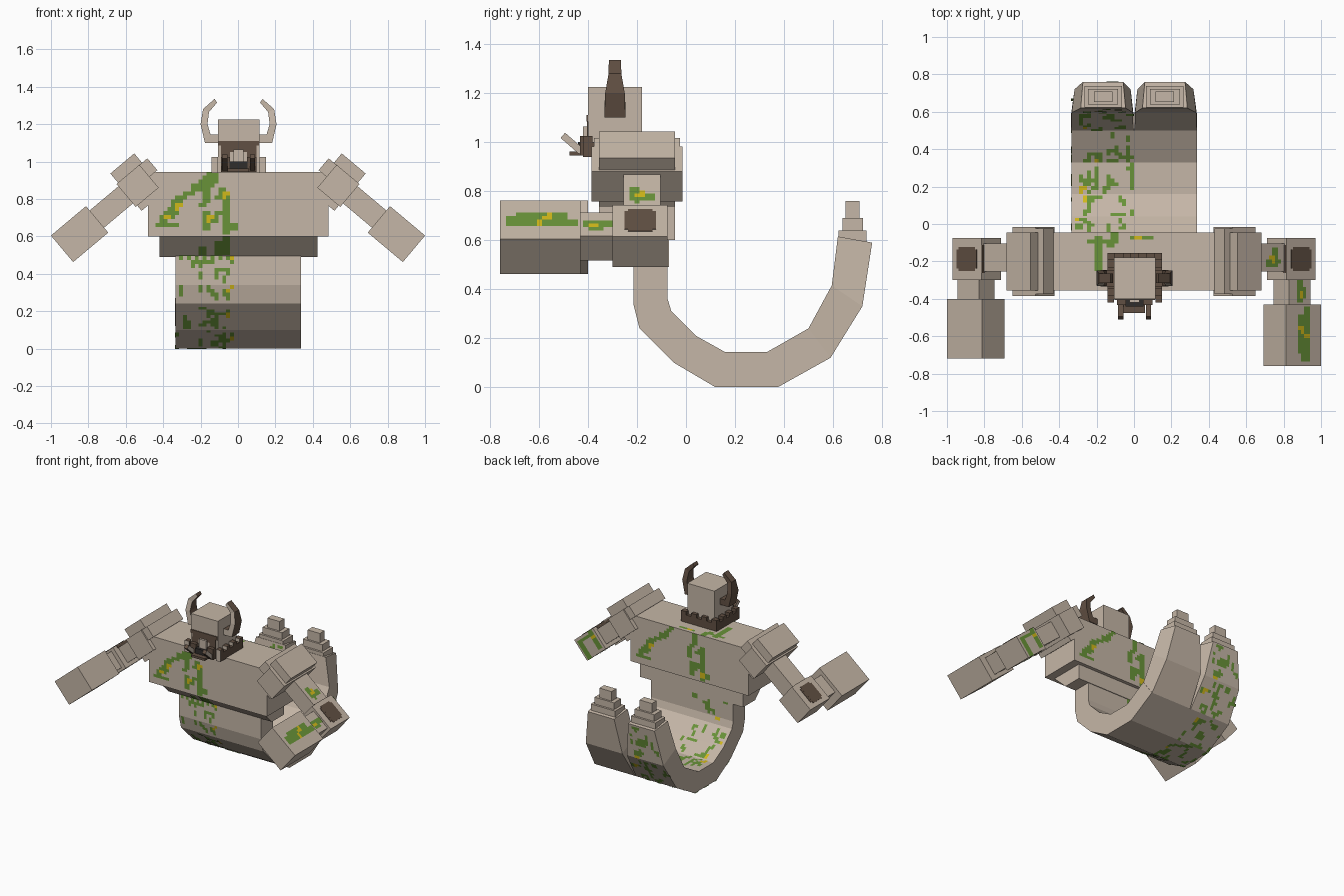
import bpy, bmesh, math, random
from mathutils import Vector, Matrix

random.seed(4)
if "Cube" in bpy.data.objects:
    bpy.data.objects.remove(bpy.data.objects["Cube"])


def material(name, rgb):
    m = bpy.data.materials.new(name)
    m.use_nodes = True
    m.diffuse_color = (*rgb, 1)
    bsdf = m.node_tree.nodes["Principled BSDF"]
    bsdf.inputs["Base Color"].default_value = (*rgb, 1)
    bsdf.inputs["Roughness"].default_value = 0.9
    return m


STONE = material("pale stone", (0.56, 0.47, 0.385))
BROWN = material("dark brown", (0.12, 0.08, 0.056))
DARK = material("charcoal", (0.03, 0.027, 0.025))
GREEN = material("moss green", (0.14, 0.29, 0.04))
YELLOW = material("flower yellow", (0.64, 0.48, 0.01))


def finish(name, bm, *mats):
    me = bpy.data.meshes.new(name)
    bm.to_mesh(me)
    bm.free()
    ob = bpy.data.objects.new(name, me)
    bpy.context.collection.objects.link(ob)
    for m in mats:
        me.materials.append(m)
    return ob


def box(name, centre, size, mat=STONE, tilt=0, axis="Y"):
    bm = bmesh.new()
    mtx = (Matrix.Translation(centre) @ Matrix.Rotation(math.radians(tilt), 4, axis)
           @ Matrix.Diagonal((*size, 1)))
    bmesh.ops.create_cube(bm, size=1, matrix=mtx)
    return finish(name, bm, mat)


def span(name, x, y, z, mat=STONE):
    lo, hi = zip(x, y, z)
    return box(name, [(a + b) / 2 for a, b in zip(lo, hi)],
               [b - a for a, b in zip(lo, hi)], mat)


def loft(name, rings, mat):
    bm = bmesh.new()
    loops = [[bm.verts.new(p) for p in r] for r in rings]
    for a, b in zip(loops, loops[1:]):
        for i in range(4):
            j = (i + 1) % 4
            bm.faces.new((a[i], a[j], b[j], b[i]))
    bm.faces.new(loops[0])
    bm.faces.new(loops[-1])
    bmesh.ops.recalc_face_normals(bm, faces=bm.faces)
    return finish(name, bm, mat)


def pale_where(ob, rule):
    ob.data.materials.append(STONE)
    for p in ob.data.polygons:
        p.material_index = int(rule(p.normal))


def faces_front(n):
    return n.y < -.8


# Torso and tapered waist
span("torso", (-0.48, 0.485), (-0.355, -0.045), (0.6, 0.945))
loft("waist", [[(x, -0.33, 0.605), (x, -0.07, 0.605), (x, -0.07, 0.49), (x, -0.21, 0.49)]
               for x in (-0.42, 0.425)], STONE)

# Curled tail
outer = [(-.215, .6), (-.215, .34), (-.19, .24), (-.05, .1), (.12, 0), (.375, 0), (.59, .12)]
inner = [(-.075, .6), (-.075, .36), (-.06, .31), (.04, .21), (.16, .143), (.33, .143), (.5, .24)]
loft("tail", [[(-.335, *i), (.338, *i), (.338, *o), (-.335, *o)]
              for i, o in zip(inner, outer)], STONE)

# Twin flukes with stepped tips
fluke_out = [outer[-1], (.72, .33), (.76, .59)]
fluke_in = [inner[-1], (.595, .415), (.62, .615)]
fluke_x = [(.003, .336, .003, .336), (.006, .333, .018, .318), (.045, .285, .058, .273)]
for s, side in ((1, "left"), (-1, "right")):
    loft(side + "_fluke", [[(s * x[0], *i), (s * x[1], *i), (s * x[3], *o), (s * x[2], *o)]
                           for x, i, o in zip(fluke_x, fluke_in, fluke_out)], STONE)
    for k, (hx, hy, top) in enumerate(((.1, .057, .64), (.08, .042, .69), (.05, .028, .76))):
        span(f"{side}_tip_{k}", (s * .165 - hx, s * .165 + hx),
             (.68 - hy, .68 + hy), (.57, top))

# Shoulders and arms, all tilted along the arm
TILT = 40
lean = math.radians(TILT)
for s, side in ((1, "left"), (-1, "right")):
    t = s * TILT
    hand_y, hand_len = (-.595, .33) if s > 0 else (-.56, .32)
    box(side + "_shoulder", (s * .535, -.2, .89), (.167, .31, .26), STONE, t)
    box(side + "_shoulder_pad", (s * .537, -.2, .87), (.16, .37, .16), STONE, t)
    box(side + "_shoulder_band", (s * .5, -.2, .95), (.11, .35, .083), STONE, t)
    box(side + "_upper_arm", (s * .68, -.18, .755), (.34, .15, .12), STONE, t)
    box(side + "_elbow", (s * .84, -.187, .617), (.2, .225, .165), STONE, t)
    box(side + "_forearm", (s * .845, -.36, .615), (.15, .16, .13), STONE, t)
    box(side + "_hand", (s * .847, hand_y, .612), (.245, hand_len, .185), STONE, t)
    n = Vector((s * math.sin(lean), 0, math.cos(lean)))
    out = Vector((s * math.cos(lean), 0, -math.sin(lean)))
    elbow = Vector((s * .84, -.187, .617))
    box(side + "_elbow_patch", elbow + n * .083, (.14, .1, .006), BROWN, t)
    box(side + "_elbow_patch_wide", elbow + n * .083, (.115, .13, .005), BROWN, t)
    box(side + "_elbow_cuff", elbow + n * .068 - out * .1, (.006, .15, .022), BROWN, t)

# Head with framed face
span("head", (-.107, .115), (-.4, -.18), (.94, 1.225))
span("brow", (-.105, .113), (-.406, -.385), (1.085, 1.11), BROWN)
span("face_band", (-.09, .098), (-.405, -.395), (1.05, 1.09), BROWN)
span("mouth", (-.045, .05), (-.44, -.395), (.945, 1.0), DARK)
span("nose", (-.025, .03), (-.42, -.395), (1.0, 1.065))
span("lip", (-.055, .06), (-.475, -.42), (.945, .962), BROWN)
for s, side in ((1, "left"), (-1, "right")):
    x = .003 + s * .07
    span(side + "_face_stripe", (x - .025, x + .025), (-.405, -.395), (1.0, 1.06), BROWN)
    span(side + "_jaw", (x - .025, x + .025), (-.432, -.37), (.945, 1.025), BROWN)
    tusk = box(side + "_tusk", (x + s * .004, -.465, .995), (.028, .1, .028), BROWN, -41, "X")
    pale_where(tusk, lambda n: abs(n.x) > .8)

# Ragged fur collar
walls = [((-.143, -.107), (-.42, -.155)), ((.115, .149), (-.42, -.155)),
         ((-.143, .149), (-.18, -.155))]
for k, (x, y) in enumerate(walls):
    pale_where(span(f"collar_{k}", x, y, (.94, 1.0), BROWN), faces_front)
    along_x = x[1] - x[0] > .1
    a, b = x if along_x else y
    for i in range(0, 7, 2):
        p, q = a + (b - a) * i / 7, a + (b - a) * (i + 1) / 7
        tuft = span(f"collar_{k}_tuft_{i}", (p, q) if along_x else x,
                    y if along_x else (p, q), (.99, 1.025), BROWN)
        pale_where(tuft, faces_front)

# Curved horns: inner edge, outer edge and half depth at each bend
horn = [((.1, 1.145), (.1, 1.1), .043), ((.15, 1.145), (.18, 1.1), .043),
        ((.166, 1.2), (.203, 1.2), .04), ((.158, 1.265), (.19, 1.28), .026),
        ((.115, 1.315), (.128, 1.335), .025)]
for s, side in ((1, "left"), (-1, "right")):
    rings = [[(s * p[0] + .003, -.29 + e * d, p[1])
              for p, e in ((i, -1), (o, -1), (o, 1), (i, 1))] for i, o, d in horn]
    pale_where(loft(side + "_horn", rings, BROWN), faces_front)

# Moss: square cells laid just above a surface given by origin and two axes
CELL = .021
moss = bmesh.new()


def lay(cells, origin, u, v, flowers=()):
    lift = u.cross(v) * .003
    for a, b in sorted(cells):
        quad = [origin + lift + u * (a + i) * CELL + v * (b + j) * CELL
                for i, j in ((0, 0), (1, 0), (1, 1), (0, 1))]
        f = moss.faces.new([moss.verts.new(p) for p in quad])
        mid = Vector((a + .5, b + .5)) * CELL
        f.material_index = int(any((mid - Vector(p)).length < .02 for p in flowers))


def strokes(lines, width=1):
    cells = set()
    for a, b in lines:
        a, b = Vector(a), Vector(b)
        steps = max(1, int((b - a).length / CELL * 1.5))
        for i in range(steps + 1):
            p = a.lerp(b, i / steps) / CELL
            for w in range(width):
                cells.add((math.floor(p.x) + w, math.floor(p.y)))
    return cells


def wander(u_range, length, count):
    cells = set()
    lo, hi = (math.ceil(r / CELL) for r in u_range)
    rows = int(length / CELL)
    for _ in range(count):
        a, b = random.randint(lo, hi - 1), random.randint(0, max(rows - 1, 0))
        for _ in range(random.randint(2, 6)):
            if lo <= a < hi and 0 <= b < rows:
                cells.add((a, b))
            if random.random() < .35:
                a += random.choice((-1, 1))
            else:
                b += random.choice((-1, 1))
    return cells


X, Y, Z = Vector((1, 0, 0)), Vector((0, 1, 0)), Vector((0, 0, 1))
arc = [((-.43, .67), (-.35, .67)), ((-.42, .69), (-.35, .72)), ((-.39, .72), (-.32, .8)),
       ((-.35, .75), (-.31, .8)), ((-.32, .8), (-.22, .86)), ((-.25, .86), (-.2, .88)),
       ((-.2, .88), (-.16, .93))]
columns = [((-.18, .63), (-.18, .72)), ((-.15, .68), (-.11, .73)), ((-.08, .61), (-.08, .83)),
           ((-.19, .77), (-.18, .85)), ((-.15, .87), (-.14, .93)), ((-.04, .64), (-.04, .67)),
           ((-.12, .8), (-.09, .84))]
spots = [(-.375, .7), (-.32, .76), (-.15, .7), (-.07, .82)]
lay(strokes(arc, 2) | strokes(columns, 2), Vector((0, -.355, 0)), X, Z, spots)
back = [((a[0] + .18, a[1]), (b[0] + .18, b[1])) for a, b in columns]
lay(strokes(arc, 2) | strokes(back, 2), Vector((0, -.045, 0)), -X, Z, [(-.32, .76), (.1, .65)])
lay(strokes([((-.24, -.09), (-.16, -.09)), ((-.19, -.24), (-.19, -.07)),
             ((-.14, -.12), (-.11, -.06)), ((-.02, -.08), (.08, -.08))], 2),
    Vector((0, 0, .945)), X, Y, [(.02, -.08)])

# Moss down the sloping front of the waist
slope = Vector((0, .12, -.115)).normalized()
lay(strokes([((.06, 0), (.06, .14)), ((.1, .05), (.1, .14)), ((.17, .1), (.17, .14))], 2),
    Vector((0, -.33, .605)), -X, slope)

# Moss over both surfaces of the tail and the right fluke
for line, u in ((outer + fluke_out[1:], -X), (inner + fluke_in[1:], X)):
    for k, (p, q) in enumerate(zip(line, line[1:])):
        p, q = Vector((0, *p)), Vector((0, *q))
        d = q - p
        wide = (.06, .28) if k == len(line) - 2 else (.01, .325)
        dense = (.05, .21) if u.x < 0 else wide
        wide, dense = ((r if u.x < 0 else (-r[1], -r[0])) for r in (wide, dense))
        cells = wander(wide, d.length, int(d.length * 35))
        cells |= wander(dense, d.length, int(d.length * 35))
        buds = [Vector(c) * CELL for c in sorted(cells)[k::60]]
        lay(cells, p, u, d.normalized(), buds)

# Moss on the left hand and arm
along = Vector((math.cos(lean), 0, -math.sin(lean)))
normal = Vector((math.sin(lean), 0, math.cos(lean)))
hand = strokes([((-.02, -.72), (-.02, -.62)), ((.001, -.72), (.001, -.45))], 2)
hand |= strokes([((-.042, -.69), (-.042, -.5))], 3)
lay(hand, Vector((.847, 0, .612)) + normal * .0925, along, Y, [(.02, -.6), (-.02, -.56)])
lay(strokes([((-.01, -.42), (-.01, -.31)), ((.02, -.38), (.02, -.34))], 2),
    Vector((.845, 0, .615)) + normal * .065, along, Y, [(.01, -.37)])
lay(strokes([((-.02, -.23), (.02, -.17)), ((.02, -.22), (.05, -.2)), ((.03, -.17), (.03, -.13))], 2),
    Vector((.68, 0, .755)) + normal * .06, along, Y, [(.03, -.18)])
elbow = Vector((.84, -.187, .617))
lay(strokes([((-.08, -.07), (-.08, .06)), ((.05, -.05), (.05, .07)), ((-.05, .05), (.05, .05))], 2),
    elbow + Y * .1125, -along, normal, [(.06, .03)])
lay(strokes([((-.08, -.09), (-.08, .08)), ((.04, -.08), (.04, .05))], 2),
    elbow - normal * .0825, along, -Y, [(-.07, .0)])
finish("moss", moss, GREEN, YELLOW)
